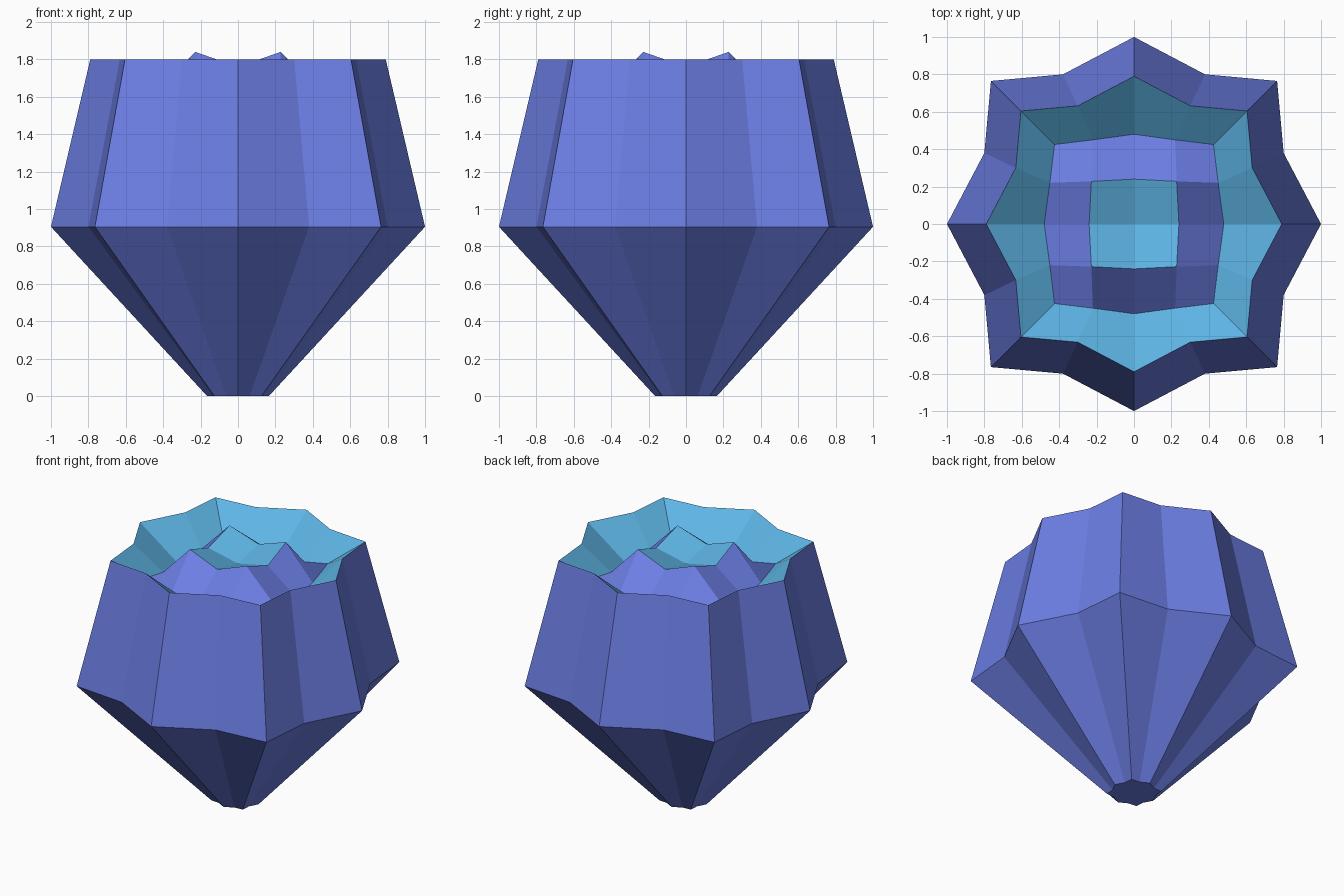
import bpy
import bmesh

if "Cube" in bpy.data.objects:
    bpy.data.objects.remove(bpy.data.objects["Cube"])


def material(name, color):
    m = bpy.data.materials.new(name)
    m.diffuse_color = (*color, 1.0)
    m.use_nodes = True
    m.node_tree.nodes["Principled BSDF"].inputs["Base Color"].default_value = m.diffuse_color
    return m


PURPLE = material("periwinkle", (0.15, 0.21, 0.78))
TEAL = material("sky_teal", (0.11, 0.46, 0.78))


def turn(points):
    """Repeat one quarter of a ring four times, counter-clockwise."""
    out = []
    for _ in range(4):
        out += points
        points = [(-y, x, z) for x, y, z in points]
    return out


def star(scale, z):
    """Sixteen-sided star: side tip, notch, corner tip, notch."""
    quarter = [(1, 0), (0.80, 0.38), (0.765, 0.765), (0.38, 0.80)]
    return turn([(x * scale, y * scale, z) for x, y in quarter])


def build(name, verts, faces, mats, rule=None):
    bm = bmesh.new()
    vs = [bm.verts.new(v) for v in verts]
    for f in faces:
        bm.faces.new([vs[i] for i in f])
    if rule:
        for f in bm.faces:
            f.material_index = rule(f)
    mesh = bpy.data.meshes.new(name)
    bm.to_mesh(mesh)
    bm.free()
    for m in mats:
        mesh.materials.append(m)
    obj = bpy.data.objects.new(name, mesh)
    bpy.context.collection.objects.link(obj)
    return obj


def bridge(rings, n=16):
    """Quads between stacked rings, facing out when the rings go upward."""
    return [(r * n + i, r * n + (i + 1) % n,
             (r + 1) * n + (i + 1) % n, (r + 1) * n + i)
            for r in range(rings - 1) for i in range(n)]


# Rings of the flower head
RIM = star(0.79, 1.80)
BUD_BASE = turn([(0.48, 0, 1.58), (0.45, 0.22, 1.61),
                 (0.425, 0.425, 1.66), (0.22, 0.45, 1.61)])
BUD_TOP = turn([(0.24, 0, 1.76), (0.228, 0.228, 1.84)])

# Outer petals: tapered base, wide middle, open rim, flat cap underneath
build("outer_petals", star(0.165, 0) + star(1.0, 0.905) + RIM,
      bridge(3) + [tuple(reversed(range(16)))], [PURPLE])

# Inside of the petals, sloping down to the foot of the bud
build("petal_lining", RIM + BUD_BASE, bridge(2), [TEAL])

# Central bud: raised sides and a shallow dished top
faces = []
for k in range(4):
    side, a, corner, b = (4 * k + i for i in range(4))
    nxt = (4 * k + 4) % 16
    t_side, t_corner, t_next = 16 + 2 * k, 17 + 2 * k, 16 + (2 * k + 2) % 8
    faces += [(side, a, t_corner, t_side), (a, corner, b, t_corner),
              (b, nxt, t_next, t_corner), (t_side, t_corner, t_next, 24)]
build("central_bud", BUD_BASE + BUD_TOP + [(0, 0, 1.71)], faces,
      [PURPLE, TEAL],
      lambda f: int(max(max(abs(v.co.x), abs(v.co.y)) for v in f.verts) < 0.3))
